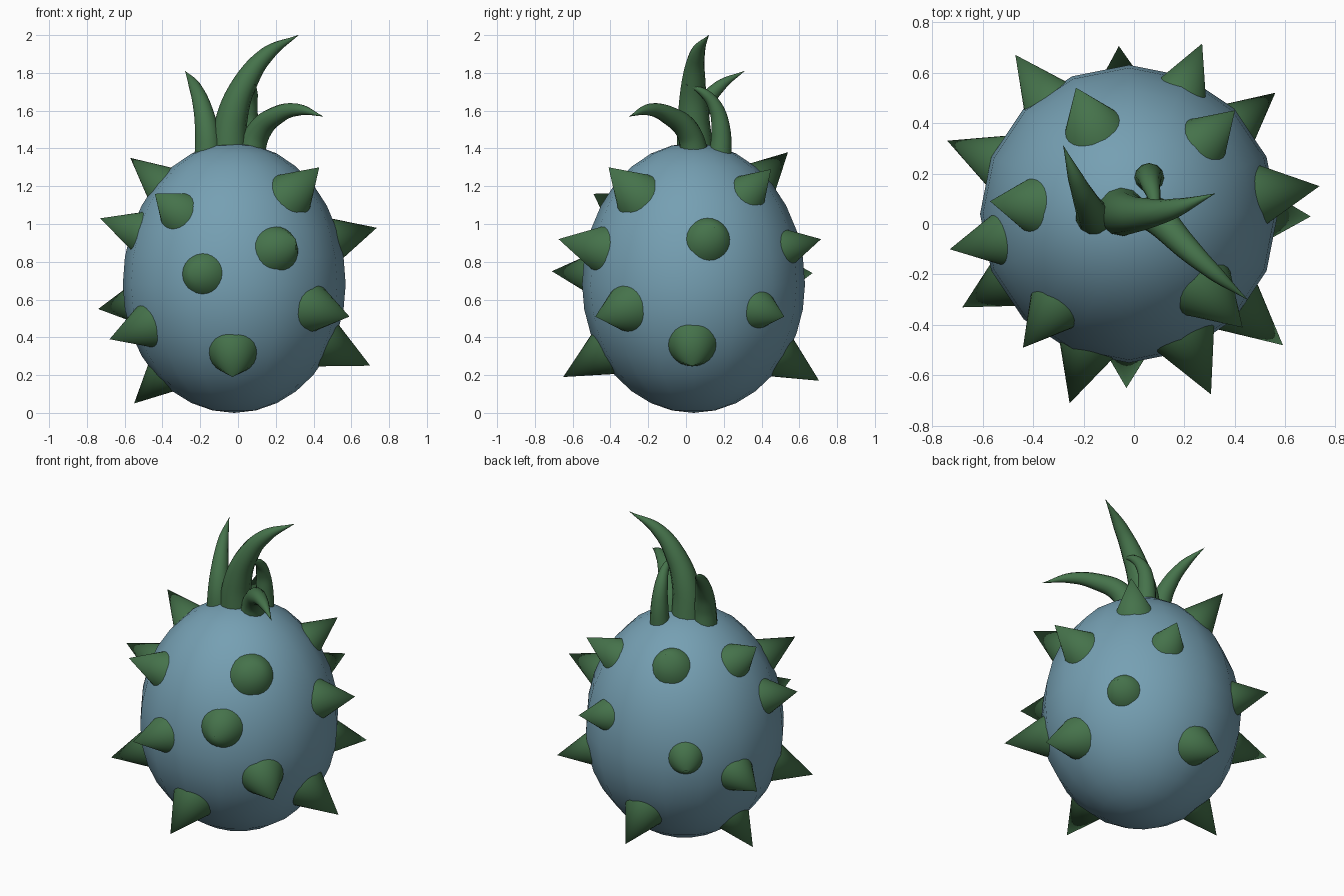
import bpy
from mathutils import Vector

if "Cube" in bpy.data.objects:
    bpy.data.objects.remove(bpy.data.objects["Cube"])

CENTRE = Vector((-0.02, 0.04, 0.68))
R, UP, DOWN = 0.59, 0.75, 0.68      # body radius, height above and below the widest ring


def material(name, rgb):
    m = bpy.data.materials.new(name)
    m.diffuse_color = (*rgb, 1)
    m.use_nodes = True
    m.node_tree.nodes["Principled BSDF"].inputs["Base Color"].default_value = m.diffuse_color
    return m


blue = material("skin_blue", (0.18, 0.35, 0.45))
green = material("leaf_green", (0.06, 0.17, 0.07))


def finish(obj, name, mat, angle=0.9):
    obj.name = name
    obj.data.materials.clear()
    obj.data.materials.append(mat)
    bpy.ops.object.select_all(action='DESELECT')
    obj.select_set(True)
    bpy.context.view_layer.objects.active = obj
    bpy.ops.object.shade_smooth_by_angle(angle=angle)


# Egg-shaped body
bpy.ops.mesh.primitive_uv_sphere_add(segments=16, ring_count=16, radius=1, location=CENTRE)
body = bpy.context.object
for v in body.data.vertices:
    v.co = (v.co.x * R, v.co.y * R, v.co.z * (UP if v.co.z > 0 else DOWN))
finish(body, "body", blue)


def to_surface(p):
    h = UP if p.z > 0 else DOWN
    return p / ((p.x / R) ** 2 + (p.y / R) ** 2 + (p.z / h) ** 2) ** 0.5


def normal(p):
    h = UP if p.z > 0 else DOWN
    return Vector((p.x / R ** 2, p.y / R ** 2, p.z / h ** 2)).normalized()


def spike(tip, i):
    # Slide the foot until the body normal there points at the tip
    tip = Vector(tip)
    t = tip - CENTRE
    p = to_surface(t)
    for _ in range(40):
        n, d = normal(p), t - p
        p = to_surface(p + (d - n * d.dot(n)) * 0.4)
    axis = (t - p).normalized()
    length = (t - p).length + 0.07
    bpy.ops.mesh.primitive_cone_add(vertices=24, radius1=length * 0.5, radius2=0, depth=length,
                                    location=tip - axis * length / 2,
                                    rotation=axis.to_track_quat('Z', 'Y').to_euler())
    finish(bpy.context.object, f"spike_{i:02d}", green)


# Spikes, given by their tips, from the top row down
TIPS = [(-0.23, 0.54, 1.38), (-0.57, 0.09, 1.35), (0.43, -0.41, 1.30), (0.40, 0.45, 1.29),
        (-0.44, -0.49, 1.16), (-0.73, -0.10, 1.03), (0.735, 0.15, 0.98),
        (0.305, -0.675, 0.92), (0.27, 0.715, 0.92), (-0.255, -0.71, 0.75), (-0.47, 0.67, 0.74),
        (-0.74, 0.33, 0.55), (0.59, -0.48, 0.51), (0.56, 0.52, 0.51), (-0.68, -0.33, 0.39),
        (0.70, 0.03, 0.25), (-0.03, -0.65, 0.19), (-0.06, 0.705, 0.17), (-0.55, 0.10, 0.05)]
for i, tip in enumerate(TIPS):
    spike(tip, i + 1)


def leaf(name, radius, path):
    cu = bpy.data.curves.new(name, 'CURVE')
    cu.dimensions = '3D'
    cu.bevel_depth = radius
    cu.bevel_resolution = 4
    cu.resolution_u = 8
    cu.use_fill_caps = True
    sp = cu.splines.new('BEZIER')
    sp.bezier_points.add(len(path) - 1)
    for k, (b, co) in enumerate(zip(sp.bezier_points, path)):
        b.co = co
        b.handle_left_type = b.handle_right_type = 'AUTO'
        b.radius = max((1 - k / (len(path) - 1)) ** 0.65, 0.01)
    obj = bpy.data.objects.new(name, cu)
    bpy.context.collection.objects.link(obj)
    bpy.ops.object.select_all(action='DESELECT')
    obj.select_set(True)
    bpy.context.view_layer.objects.active = obj
    bpy.ops.object.convert(target='MESH')
    finish(bpy.context.object, name, green)


# Crown of curling leaves
leaf("leaf_tall", 0.10, [(-0.05, 0.05, 1.36), (-0.03, 0.04, 1.57), (0.04, 0.04, 1.75),
                         (0.155, 0.06, 1.90), (0.32, 0.12, 2.0)])
leaf("leaf_left", 0.078, [(-0.155, 0.03, 1.34), (-0.165, 0.04, 1.49), (-0.19, 0.09, 1.62),
                          (-0.23, 0.18, 1.73), (-0.28, 0.31, 1.81)])
leaf("leaf_right", 0.078, [(0.06, 0.05, 1.35), (0.11, 0.01, 1.49), (0.205, -0.09, 1.575),
                           (0.32, -0.195, 1.605), (0.45, -0.30, 1.57)])
leaf("leaf_back", 0.062, [(0.06, 0.18, 1.34), (0.06, 0.185, 1.49), (0.065, 0.16, 1.61),
                          (0.08, 0.10, 1.69), (0.09, 0.0, 1.74)])
